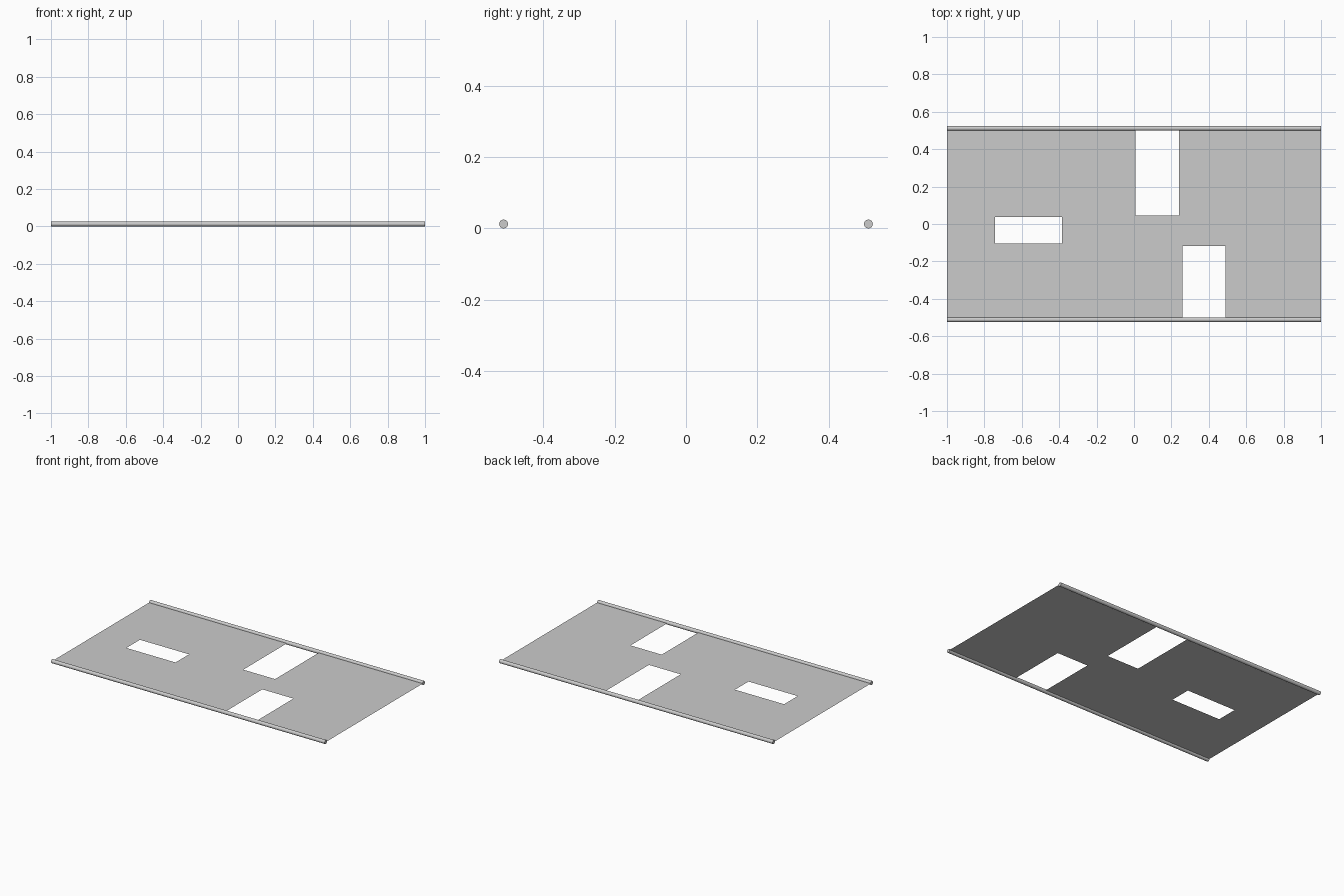
import bpy
import bmesh
import math

if "Cube" in bpy.data.objects:
    bpy.data.objects.remove(bpy.data.objects["Cube"])

ROD_R = 0.0125
HALF_W = 0.5            # half width of the sheet, rods sit just outside it
HOLES = [               # x0, x1, y0, y1
    (-0.743, -0.384, -0.104, 0.037),
    (0.007, 0.24, 0.045, HALF_W),
    (0.26, 0.488, -HALF_W, -0.118),
]


def in_hole(x, y):
    return any(a < x < b and c < y < d for a, b, c, d in HOLES)


# Thin sheet: a grid split along the opening edges, leaving the openings empty
xs = sorted({-1.0, 1.0, *(v for h in HOLES for v in h[:2])})
ys = sorted({-HALF_W, HALF_W, *(v for h in HOLES for v in h[2:])})
bm = bmesh.new()
grid = [[bm.verts.new((x, y, ROD_R)) for y in ys] for x in xs]
for i in range(len(xs) - 1):
    for j in range(len(ys) - 1):
        if not in_hole((xs[i] + xs[i + 1]) / 2, (ys[j] + ys[j + 1]) / 2):
            bm.faces.new((grid[i][j], grid[i + 1][j],
                          grid[i + 1][j + 1], grid[i][j + 1]))
bmesh.ops.delete(bm, geom=[v for v in bm.verts if not v.link_faces], context='VERTS')
mesh = bpy.data.meshes.new("sheet")
bm.to_mesh(mesh)
bm.free()
bpy.context.collection.objects.link(bpy.data.objects.new("sheet", mesh))

# Round rods along both long edges
for name, side in (("front_rod", -1), ("back_rod", 1)):
    bpy.ops.mesh.primitive_cylinder_add(
        vertices=16, radius=ROD_R, depth=2,
        location=(0, side * (HALF_W + ROD_R - 0.001), ROD_R),
        rotation=(0, math.pi / 2, 0))
    bpy.context.object.name = name
    bpy.ops.object.shade_smooth_by_angle(angle=math.radians(40))
